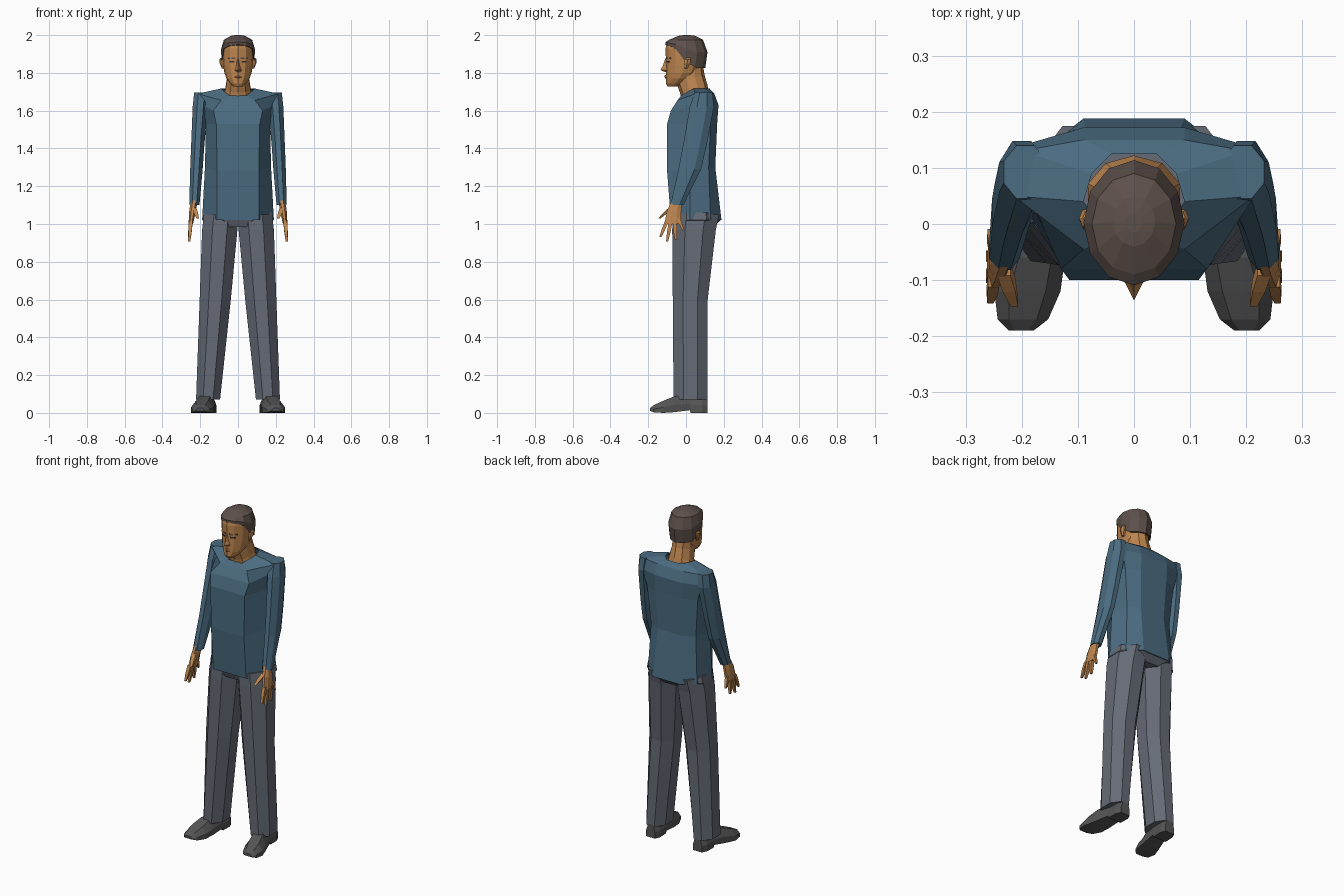
import bpy, bmesh
from math import sin, cos, pi


def material(name, rgb):
    m = bpy.data.materials.new(name)
    m.diffuse_color = (*rgb, 1)
    return m


SHIRT = material("shirt_blue", (0.07, 0.15, 0.22))
CLOTH = material("trouser_grey", (0.13, 0.145, 0.18))
SKIN = material("skin", (0.52, 0.24, 0.08))
LIPS = material("lips", (0.36, 0.14, 0.06))
HAIR = material("hair_brown", (0.11, 0.08, 0.07))
SHOE = material("shoe_grey", (0.09, 0.09, 0.09))
DARK = material("eye_dark", (0.04, 0.03, 0.025))


def part(name, shells, mat, mirror=False, cap_end=True):
    """One flat-shaded object; each shell is a list of rings bridged in order."""
    bm = bmesh.new()
    for rings in shells:
        vs = [[bm.verts.new(p) for p in r] for r in rings]
        n = len(vs[0])
        for a, b in zip(vs, vs[1:]):
            for i in range(n):
                j = (i + 1) % n
                bm.faces.new((a[i], a[j], b[j], b[i]))
        bm.faces.new(vs[0][::-1])
        if cap_end:
            bm.faces.new(vs[-1])
    bmesh.ops.recalc_face_normals(bm, faces=bm.faces[:])
    me = bpy.data.meshes.new(name)
    bm.to_mesh(me)
    bm.free()
    me.materials.append(mat)
    ob = bpy.data.objects.new(name, me)
    bpy.context.collection.objects.link(ob)
    if mirror:
        ob.modifiers.new("mirror", 'MIRROR')
    return ob


def oval(z, w, yf, yb, n=12, cx=0, tilt=0):
    """Horizontal oval, first point at the front, tilt raises the back."""
    cy, h = (yf + yb) / 2, (yb - yf) / 2
    return [(cx + w * sin(2 * pi * i / n), cy - h * cos(2 * pi * i / n),
             z + tilt * (1 - cos(2 * pi * i / n)) / 2) for i in range(n)]


def block(z, x0, x1, y0, y1, n=8):
    """Polygon section with flat sides that fills the given rectangle."""
    k = 1 / cos(pi / n) / 2
    return [((x0 + x1) / 2 + (x1 - x0) * k * sin(2 * pi * (i + .5) / n),
             (y0 + y1) / 2 - (y1 - y0) * k * cos(2 * pi * (i + .5) / n), z)
            for i in range(n)]


def both(half):
    """Complete a half outline that starts and ends on the centre line."""
    return half + [(-x, y, z) for x, y, z in half[-2:0:-1]]


# Shirt body: front height, back height, front, side, rear side, back
def torso_ring(zf, zb, yf, xf, xs, ys, xr, yr, xb, yb):
    return both([(0, yf, zf), (xf, yf, zf), (xs, ys, zb), (xr, yr, zb),
                 (xb, yb, zb), (0, yb, zb)])


part("shirt_body", [[torso_ring(*r) for r in (
    (1.02, 1.02, -.08, .11, .19, .02, .165, .13, .09, .188),
    (1.28, 1.30, -.10, .11, .175, .02, .15, .12, .08, .155),
    (1.53, 1.53, -.10, .115, .17, .03, .17, .13, .09, .165),
    (1.60, 1.63, -.08, .13, .19, .06, .20, .14, .09, .172),
    (1.655, 1.69, -.045, .09, .215, .05, .20, .13, .09, .15),
    (1.68, 1.717, -.025, .045, .09, .04, .075, .09, .04, .125))]],
    SHIRT, cap_end=False)

# Sleeves
part("sleeves", [[block(*r) for r in (
    (1.695, .155, .232, .045, .14),
    (1.62, .16, .24, .02, .148),
    (1.42, .178, .248, -.015, .11),
    (1.29, .187, .253, -.04, .08),
    (1.10, .204, .258, -.082, -.014))]], SHIRT, mirror=True)


# Hands: palm plus tapered fingers
def finger(x0, y0, z0, x1, y1, z1, r):
    mid = [(a + b) / 2 for a, b in zip((x0, y0, z0), (x1, y1, z1))]
    return [block(z, x - s, x + s, y - s, y + s, 4)
            for x, y, z, s in ((x0, y0, z0, r), (*mid, r * .95), (x1, y1, z1, r * .55))]


palm = [block(*r) for r in (
    (1.13, .213, .249, -.074, -.022),
    (1.07, .222, .258, -.10, -.025),
    (1.00, .238, .262, -.115, -.027))]
part("hands", [palm,
               finger(.232, -.08, 1.085, .213, -.14, 1.03, .012),
               finger(.250, -.102, 1.015, .256, -.136, .93, .010),
               finger(.250, -.082, 1.010, .258, -.10, .908, .010),
               finger(.250, -.060, 1.010, .258, -.054, .918, .010),
               finger(.250, -.040, 1.030, .256, -.014, .965, .009)],
     SKIN, mirror=True)

# Trousers
part("trouser_legs", [[block(*r) for r in (
    (1.05, .0, .18, -.07, .175),
    (.97, .003, .19, -.073, .158),
    (.60, .038, .203, -.07, .115),
    (.07, .095, .222, -.066, .115))]], CLOTH, mirror=True)
part("trouser_seat", [[block(*r) for r in (
    (1.06, -.18, .18, -.07, .18),
    (1.02, -.187, .187, -.074, .183),
    (.985, -.11, .11, -.06, .15))]], CLOTH)


# Shoes: stations from heel to toe
def shoe_ring(y, x, w, top, low):
    mid = low + (top - low) * .45
    return [(x - w, y, low), (x - w, y, mid), (x - w * .55, y, top),
            (x + w * .55, y, top), (x + w, y, mid), (x + w, y, low)]


part("shoes", [[shoe_ring(*r) for r in (
    (.115, .157, .030, .08, 0),
    (.085, .158, .043, .09, 0),
    (.025, .160, .043, .092, 0),
    (.020, .160, .043, .092, .014),
    (-.06, .176, .053, .088, .004),
    (-.12, .190, .059, .064, 0),
    (-.17, .198, .045, .042, .003),
    (-.19, .201, .022, .026, .010))]], SHOE, mirror=True)

# Neck and head
part("neck", [[oval(*r, 10, 0, .04) for r in (
    (1.65, .086, -.022, .122),
    (1.695, .070, -.032, .114),
    (1.75, .061, -.052, .098),
    (1.80, .058, -.050, .090))]], SKIN)
part("head", [[oval(*r) for r in (
    (1.728, .025, -.097, -.045),
    (1.745, .043, -.107, .0),
    (1.77, .061, -.107, .035),
    (1.80, .072, -.107, .07),
    (1.84, .079, -.107, .092),
    (1.88, .082, -.107, .104),
    (1.93, .083, -.108, .106),
    (1.957, .072, -.102, .092),
    (1.985, .035, -.05, .05))]], SKIN)


# Hair cap with a hairline that drops behind the temples
def hair_ring(w, yf, yb, heights):
    zs = heights + heights[-2:0:-1]
    return [(x, y, z) for (x, y, _), z in zip(oval(0, w, yf, yb), zs)]


part("hair", [[
    hair_ring(.087, -.109, .102, [1.95, 1.945, 1.93, 1.86, 1.83, 1.825, 1.825]),
    hair_ring(.090, -.109, .114, [1.963, 1.96, 1.95, 1.925, 1.91, 1.91, 1.91]),
    oval(1.975, .075, -.09, .09),
    oval(1.996, .038, -.04, .05),
    oval(2.0, .015, -.015, .02)]], HAIR)

# Face details
part("nose", [[[(-x, -.095, z), (0, tip, z), (x, -.095, z)] for z, x, tip in (
    (1.875, .010, -.110), (1.835, .014, -.124),
    (1.815, .021, -.136), (1.805, .018, -.112))]], SKIN)
part("mouth", [[[(-w, -.085, z), (-w, -.099, z), (0, y, z), (w, -.099, z), (w, -.085, z)]
                for z, w, y in ((1.769, .014, -.109), (1.778, .024, -.114),
                                (1.789, .016, -.112))]], LIPS)
part("eyebrows", [[[(.013, -.106, z), (.052, -.086, z), (.05, -.07, z), (.013, -.09, z)]
                   for z in (1.873, 1.881)]], HAIR, mirror=True)
part("eyes", [[[(.018, -.103, z), (.044, -.092, z), (.044, -.08, z), (.018, -.09, z)]
               for z in (1.854, 1.863)]], DARK, mirror=True)
part("ears", [[block(*r, 6) for r in (
    (1.822, .070, .084, -.008, .008),
    (1.85, .072, .095, -.010, .022),
    (1.872, .074, .096, -.006, .026),
    (1.88, .076, .090, .002, .022))]], SKIN, mirror=True)
